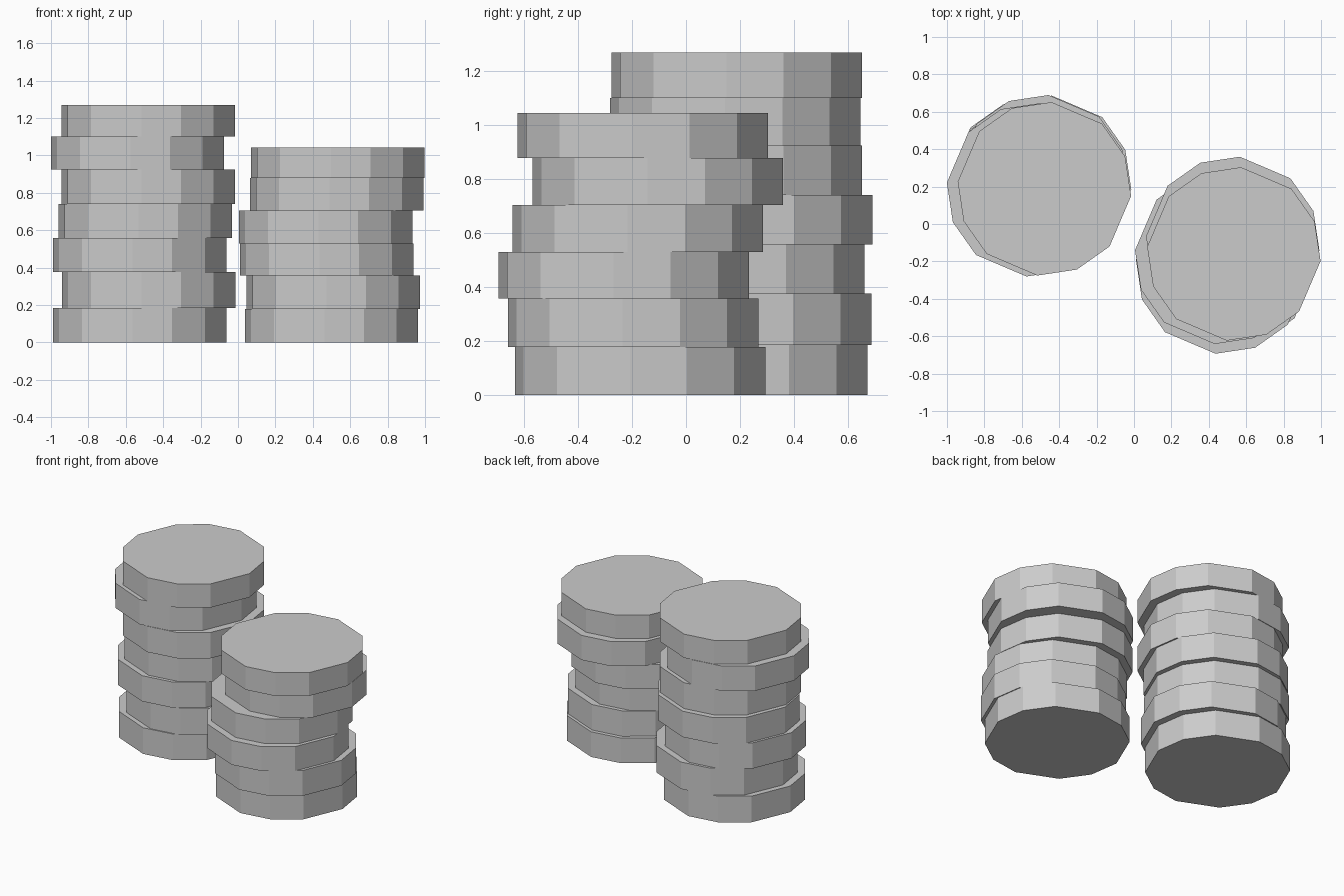
import bpy, bmesh, math

cube = bpy.data.objects.get("Cube")
if cube:
    bpy.data.objects.remove(cube, do_unlink=True)

# One plain grey for every disc
grey = bpy.data.materials.new("light_grey")
grey.use_nodes = True
colour = (0.6, 0.6, 0.6, 1.0)
grey.diffuse_color = colour
grey.node_tree.nodes["Principled BSDF"].inputs["Base Color"].default_value = colour

RADIUS = 0.465
# Twelve corners: three per quarter turn, two short sides then a long one
ANGLES = [math.radians(90 * q - 4.7 + a) for q in range(4) for a in (0, 26.6, 53.2)]


def make_disc(name, x, y, bottom, top):
    bm = bmesh.new()
    ring = [bm.verts.new((RADIUS * math.cos(a), RADIUS * math.sin(a), 0)) for a in ANGLES]
    base = bm.faces.new(ring)
    result = bmesh.ops.extrude_face_region(bm, geom=[base], use_keep_orig=True)
    raised = [v for v in result["geom"] if isinstance(v, bmesh.types.BMVert)]
    bmesh.ops.translate(bm, verts=raised, vec=(0, 0, top - bottom))
    bmesh.ops.recalc_face_normals(bm, faces=bm.faces)
    mesh = bpy.data.meshes.new(name)
    bm.to_mesh(mesh)
    bm.free()
    mesh.materials.append(grey)
    disc = bpy.data.objects.new(name, mesh)
    disc.location = (x, y, bottom)
    bpy.context.collection.objects.link(disc)


def make_stack(name, discs):
    # Each entry is the disc centre x, y and its top height
    bottom = 0
    for i, (x, y, top) in enumerate(discs, 1):
        make_disc(f"{name}_disc_{i}", x, y, bottom, top)
        bottom = top


# Tall stack
make_stack("right_stack", [
    (-0.526, 0.208, 0.185), (-0.478, 0.223, 0.376), (-0.526, 0.197, 0.558),
    (-0.495, 0.226, 0.741), (-0.479, 0.188, 0.924), (-0.537, 0.183, 1.100),
    (-0.479, 0.188, 1.268)])

# Short stack
make_stack("left_stack", [
    (0.500, -0.170, 0.178), (0.510, -0.196, 0.358), (0.474, -0.230, 0.530),
    (0.469, -0.178, 0.704), (0.528, -0.104, 0.878), (0.534, -0.160, 1.043)])
